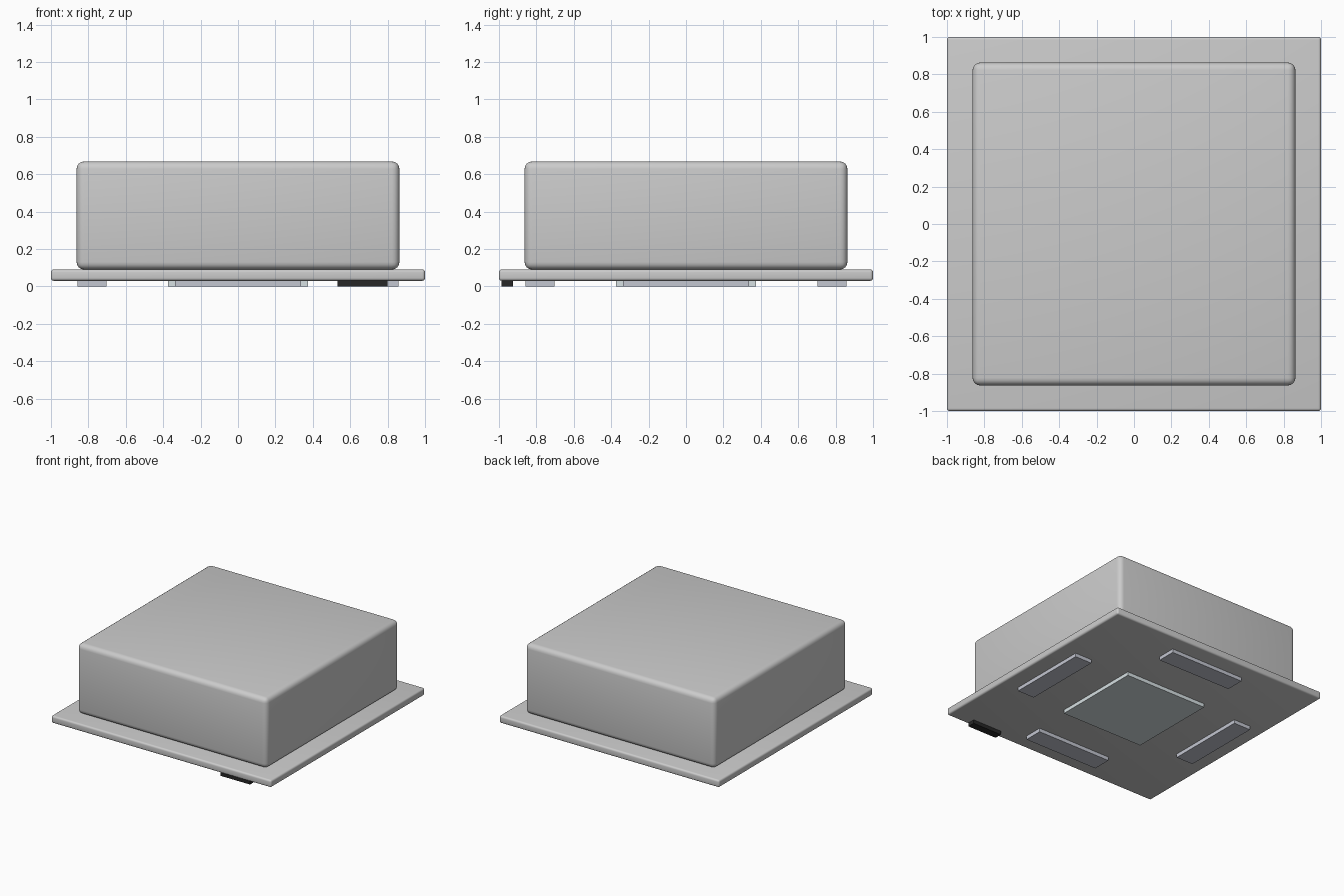
import bpy
import math

if "Cube" in bpy.data.objects:
    bpy.data.objects.remove(bpy.data.objects["Cube"])


def material(name, rgb):
    mat = bpy.data.materials.new(name)
    mat.diffuse_color = (*rgb, 1)
    mat.use_nodes = True
    mat.node_tree.nodes["Principled BSDF"].inputs["Base Color"].default_value = mat.diffuse_color
    return mat


def box(name, x, y, z, bevel=0, mat=None):
    """Box from (min, max) ranges, optionally with rounded edges."""
    bpy.ops.mesh.primitive_cube_add(size=1, location=[sum(r) / 2 for r in (x, y, z)])
    ob = bpy.context.object
    ob.name = name
    ob.scale = [r[1] - r[0] for r in (x, y, z)]
    bpy.ops.object.transform_apply(location=False, rotation=False, scale=True)
    if bevel:
        mod = ob.modifiers.new("rounding", 'BEVEL')
        mod.width = bevel
        mod.segments = 4
        bpy.ops.object.modifier_apply(modifier=mod.name)
        bpy.ops.object.shade_smooth_by_angle(angle=math.radians(35))
    if mat:
        ob.data.materials.append(mat)
    return ob


grille_mat = material("grille_grey", (0.68, 0.75, 0.77))
vent_mat = material("vent_grey", (0.55, 0.57, 0.64))
black = material("black", (0.02, 0.02, 0.02))

# Housing and the wider face panel below it
box("housing", (-0.863, 0.863), (-0.863, 0.863), (0.09, 0.668), 0.04)
box("face_panel", (-1, 1), (-1, 1), (0.03, 0.09), 0.015)

# Central intake grille
box("intake_grille", (-0.375, 0.375), (-0.375, 0.375), (0, 0.032), mat=grille_mat)

# Four air outlets around the grille
long, short = (-0.338, 0.338), (0.703, 0.857)
for side in (-1, 1):
    r = tuple(sorted(side * v for v in short))
    tag = "near" if side < 0 else "far"
    box(f"air_outlet_y_{tag}", long, r, (0, 0.032), mat=vent_mat)
    box(f"air_outlet_x_{tag}", r, long, (0, 0.032), mat=vent_mat)

# Indicator strip at the front edge
box("indicator_strip", (0.533, 0.8), (-0.987, -0.925), (0, 0.035), mat=black)
